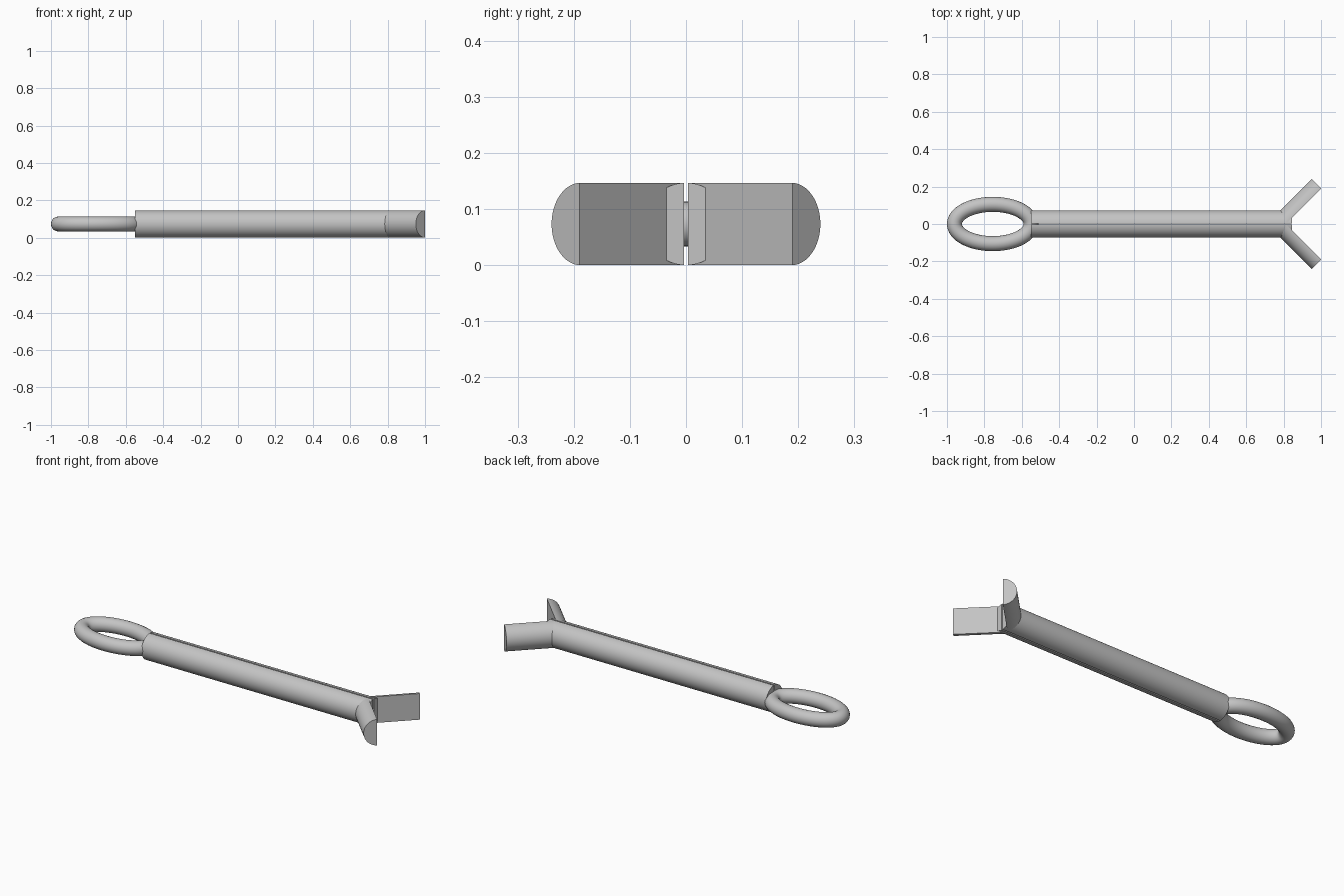
import bpy
import bmesh
from math import sin, cos, pi, asin, radians
from mathutils import Matrix, Vector

old = bpy.data.objects.get("Cube")
if old:
    bpy.data.objects.remove(old, do_unlink=True)

R = 0.0735      # pin radius, also the height of its centre line
GAP = 0.0035    # half the slit between the legs
LEG_START, LEG_END = -0.55, 0.845
BEND = radians(45)

steel = bpy.data.materials.new("grey steel")
steel.use_nodes = True
colour = (0.55, 0.55, 0.55, 1)
steel.diffuse_color = colour
steel.node_tree.nodes["Principled BSDF"].inputs["Base Color"].default_value = colour


def finish(obj):
    """Give the part its material and smooth its round sides."""
    obj.data.materials.clear()
    obj.data.materials.append(steel)
    bpy.ops.object.select_all(action='DESELECT')
    obj.select_set(True)
    bpy.context.view_layer.objects.active = obj
    bpy.ops.object.shade_smooth_by_angle(angle=radians(30))


def half_rod(name, length, matrix, steps=32):
    """Half-round bar along x, flat side on y = 0, placed by a matrix."""
    bm = bmesh.new()
    low = asin(GAP / R)
    angles = [low + (pi - 2 * low) * i / steps for i in range(steps + 1)]
    profile = [bm.verts.new((0, R * sin(a) - GAP, R * cos(a))) for a in angles]
    face = bm.faces.new(profile)
    grown = bmesh.ops.extrude_face_region(bm, geom=[face])["geom"]
    tip = [v for v in grown if isinstance(v, bmesh.types.BMVert)]
    bmesh.ops.translate(bm, verts=tip, vec=(length, 0, 0))
    bm.transform(matrix)
    bmesh.ops.recalc_face_normals(bm, faces=bm.faces)
    mesh = bpy.data.meshes.new(name)
    bm.to_mesh(mesh)
    bm.free()
    obj = bpy.data.objects.new(name, mesh)
    bpy.context.collection.objects.link(obj)
    finish(obj)


# Straight legs and their splayed tips, mirrored across the slit
for side, sign in (("left", 1), ("right", -1)):
    mirror = Matrix.Diagonal((1, sign, 1, 1))
    leg = Matrix.Translation((LEG_START, GAP, R))
    half_rod(side + "_leg", LEG_END - LEG_START, mirror @ leg)
    root = Vector((0.8135, GAP, R))
    tip_length = (1 - root.x) / cos(BEND)
    tip = Matrix.Translation(root) @ Matrix.Rotation(BEND, 4, 'Z')
    half_rod(side + "_splayed_tip", tip_length, mirror @ tip)

# Oval eye: round wire swept along an ellipse
wire = bpy.data.curves.new("eye_ring", 'CURVE')
wire.dimensions = '3D'
wire.bevel_depth = 0.04
wire.bevel_resolution = 8
path = wire.splines.new('POLY')
count = 96
path.points.add(count - 1)
for i, point in enumerate(path.points):
    a = 2 * pi * i / count
    point.co = (-0.755 + 0.205 * cos(a), 0.105 * sin(a), R, 1)
path.use_cyclic_u = True
ring = bpy.data.objects.new("eye_ring", wire)
bpy.context.collection.objects.link(ring)
bpy.ops.object.select_all(action='DESELECT')
ring.select_set(True)
bpy.context.view_layer.objects.active = ring
bpy.ops.object.convert(target='MESH')
finish(bpy.context.view_layer.objects.active)
